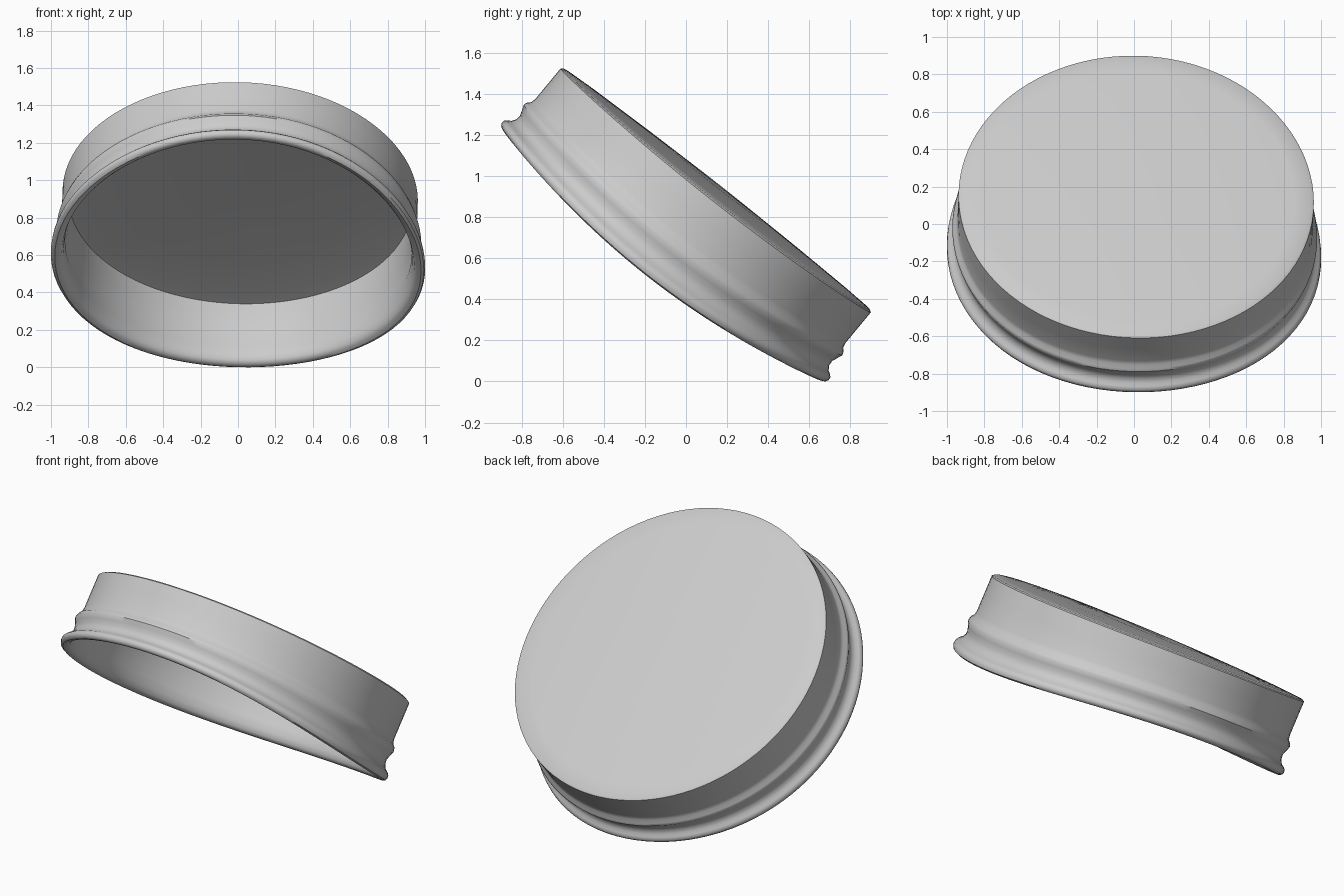
import bpy, bmesh, math
from mathutils import Matrix, Vector

cube = bpy.data.objects.get("Cube")
if cube:
    bpy.data.objects.remove(cube)

SEGMENTS = 96
HEIGHT = 0.415

# Brushed grey metal
metal = bpy.data.materials.new("light grey")
metal.use_nodes = True
grey = (0.6, 0.6, 0.6, 1)
metal.diffuse_color = grey
metal.node_tree.nodes["Principled BSDF"].inputs["Base Color"].default_value = grey

# Half profile (radius, depth below the top): slightly domed top, wall, bead, groove, rolled lip
outside = [(0.3, -0.018), (0.6, -0.012), (0.85, -0.005), (0.947, 0.0), (0.96, 0.007),
           (0.96, 0.1), (0.96, 0.2), (0.965, 0.225), (0.98, 0.24), (0.986, 0.257),
           (0.976, 0.283), (0.966, 0.31), (0.968, 0.335), (0.982, 0.357), (0.998, 0.366),
           (1.01, 0.378), (1.012, 0.393), (1.005, 0.407), (0.99, 0.415)]
# Inner lip, inner wall and ceiling
inside = [(0.968, 0.411), (0.953, 0.398), (0.943, 0.37), (0.937, 0.32), (0.943, 0.26),
          (0.932, 0.2), (0.93, 0.1), (0.93, 0.027), (0.85, 0.02), (0.6, 0.013), (0.3, 0.007)]


def bent_point(radius, depth, angle):
    """Point on the lid; its left and right sides sag, most at the lip and on the left."""
    c, s = math.cos(angle), math.sin(angle)
    sag = (0.02 + 0.06 * max(depth, 0) / HEIGHT) * (radius * c) ** 2 * (1 + 0.3 * c)
    shift = -0.01 * max(depth, 0) / HEIGHT
    return Vector((radius * c * 0.99, radius * s + shift, -depth - sag))


# Lid, spun ring by ring and closed by a fan above and below
bm = bmesh.new()
top_centre = bm.verts.new((0, 0, 0.02))
ceiling_centre = bm.verts.new((0, 0, -0.005))
rings = [[bm.verts.new(bent_point(r, d, math.tau * i / SEGMENTS)) for i in range(SEGMENTS)]
         for r, d in outside + inside]
for i in range(SEGMENTS):
    j = (i + 1) % SEGMENTS
    bm.faces.new((top_centre, rings[0][i], rings[0][j]))
    bm.faces.new((ceiling_centre, rings[-1][j], rings[-1][i]))
    for a, b in zip(rings, rings[1:]):
        bm.faces.new((a[i], b[i], b[j], a[j]))

# Tilt the lid forward with a slight roll, then seat it on the ground
tilt = Matrix.Rotation(math.radians(-38.2), 4, 'X') @ Matrix.Rotation(math.radians(1.5), 4, 'Y')
bm.transform(tilt)
for axis in range(3):
    values = [v.co[axis] for v in bm.verts]
    shift = min(values) if axis == 2 else (min(values) + max(values)) / 2
    for v in bm.verts:
        v.co[axis] -= shift

mesh = bpy.data.meshes.new("jar_lid")
bm.to_mesh(mesh)
bm.free()
mesh.materials.append(metal)
lid = bpy.data.objects.new("jar_lid", mesh)
bpy.context.collection.objects.link(lid)

# Smooth wall with crisp top and ceiling edges
bpy.ops.object.select_all(action='DESELECT')
lid.select_set(True)
bpy.context.view_layer.objects.active = lid
bpy.ops.object.shade_smooth_by_angle(angle=math.radians(40))
